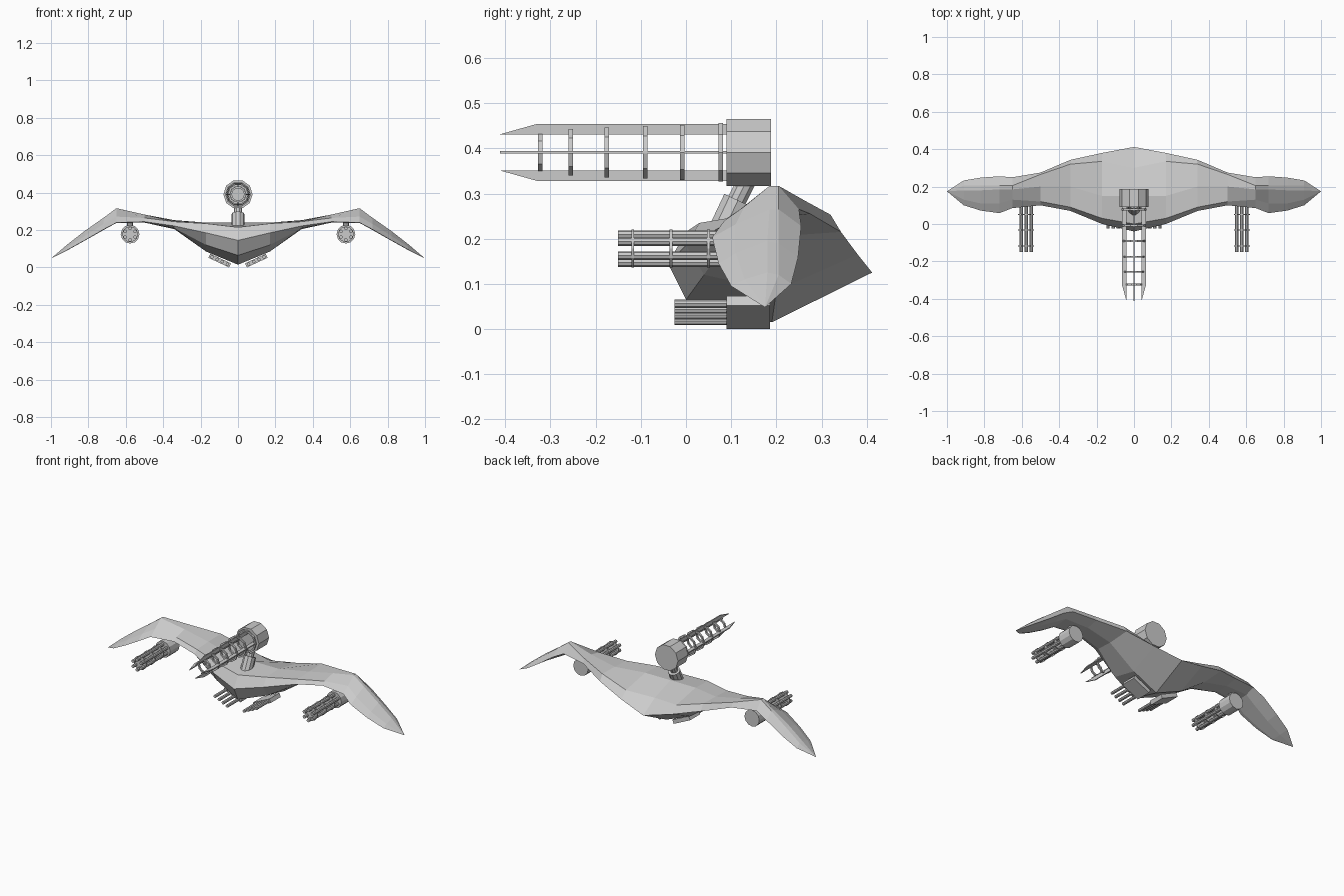
import bpy, bmesh
from math import sin, cos, pi, radians
from mathutils import Vector, Matrix

if "Cube" in bpy.data.objects:
    bpy.data.objects.remove(bpy.data.objects["Cube"])

X = Vector((1, 0, 0))


def finish(name, bm, mirror=False):
    bmesh.ops.recalc_face_normals(bm, faces=bm.faces)
    me = bpy.data.meshes.new(name)
    bm.to_mesh(me)
    bm.free()
    ob = bpy.data.objects.new(name, me)
    bpy.context.collection.objects.link(ob)
    if mirror:
        ob.modifiers.new("mirror", 'MIRROR').use_axis[0] = True
    return ob


def loop(bm, c, d, r, n):
    v = d.cross(X)
    return [bm.verts.new(c + X * r * cos(2 * pi * i / n) + v * r * sin(2 * pi * i / n)) for i in range(n)]


def bridge(bm, a, b):
    n = len(a)
    for i in range(n):
        bm.faces.new((a[i], a[(i + 1) % n], b[(i + 1) % n], b[i]))


def cyl(bm, p0, p1, r, n=10, inner=0):
    # solid cylinder or hollow ring whose axis lies in the YZ plane
    p0, p1 = Vector(p0), Vector(p1)
    d = (p1 - p0).normalized()
    a, b = loop(bm, p0, d, r, n), loop(bm, p1, d, r, n)
    bridge(bm, a, b)
    if inner:
        e, f = loop(bm, p0, d, inner, n), loop(bm, p1, d, inner, n)
        bridge(bm, e, f)
        bridge(bm, a, e)
        bridge(bm, b, f)
    else:
        bm.faces.new(a)
        bm.faces.new(b)


# hull and wing: (y, z) sections from leading edge over the top to the keel
sections = [
    (0.00, [(-.04, .145), (0, .215), (.15, .24), (.30, .19), (.412, .125), (.19, .015), (0, .065)]),
    (0.17, [(0, .185), (.03, .235), (.15, .24), (.335, .205), (.38, .165), (.20, .085), (.04, .12)]),
    (0.34, [(.07, .222), (.09, .245), (.20, .25), (.32, .253), (.343, .215), (.20, .205), (.10, .21)]),
    (0.50, [(.10, .245), (.12, .265), (.20, .283), (.265, .283), (.275, .255), (.20, .24), (.12, .24)]),
    (0.65, [(.085, .24), (.13, .272), (.185, .317), (.205, .317), (.25, .265), (.19, .245), (.10, .238)]),
    (0.72, [(.058, .203), (.11, .232), (.185, .265), (.205, .265), (.255, .228), (.18, .205), (.08, .20)]),
    (0.82, [(.072, .145), (.11, .168), (.18, .195), (.205, .19), (.248, .158), (.17, .148), (.09, .143)]),
    (0.91, [(.10, .095), (.13, .11), (.18, .125), (.205, .12), (.233, .10), (.17, .095), (.11, .093)]),
]
bm = bmesh.new()
rows = [[bm.verts.new((x, y, z)) for y, z in pts] for x, pts in sections]
for a, b in zip(rows, rows[1:]):
    bridge(bm, a, b)
tip = bm.verts.new((1.0, .175, .048))
for i in range(7):
    bm.faces.new((rows[-1][i], rows[-1][(i + 1) % 7], tip))
finish("winged_hull", bm, True)

# turret neck
bm = bmesh.new()
cyl(bm, (0, .075, .20), (0, .115, .285), .035)
cyl(bm, (0, .095, .25), (0, .14, .34), .022)
finish("turret_neck", bm)

# turret drum
ZC = .391
bm = bmesh.new()
cyl(bm, (0, .09, ZC), (0, .188, ZC), .078)
finish("turret_drum", bm)

# four pointed rails around the turret axis
bm = bmesh.new()
for k in range(4):
    rot = Matrix.Rotation(k * pi / 2, 3, 'Y')
    prof = [(.10, .04), (.10, .063), (-.33, .063), (-.412, .04)]
    sides = [[bm.verts.new(rot @ Vector((t, y, r)) + Vector((0, 0, ZC))) for y, r in prof]
             for t in (-.003, .003)]
    bridge(bm, *sides)
    for s in sides:
        bm.faces.new(s)
finish("turret_rails", bm)

# rail rings
bm = bmesh.new()
for y, r in [(.077, .068), (-.008, .064), (-.09, .061), (-.175, .058), (-.255, .054), (-.323, .043)]:
    cyl(bm, (0, y - .005, ZC), (0, y + .005, ZC), r, 10, r - .01)
finish("rail_rings", bm)

# rotary guns under the wings
GX, GZ = .577, .178
bm = bmesh.new()
cyl(bm, (GX, .10, GZ), (GX, .19, GZ), .05, 12)
cyl(bm, (GX, .145, GZ + .03), (GX, .145, .262), .016, 8)
finish("wing_gun_drum", bm, True)
bm = bmesh.new()
for k in range(6):
    a = pi / 6 + k * pi / 3
    x, z = GX + .031 * cos(a), GZ + .031 * sin(a)
    cyl(bm, (x, -.15, z), (x, .11, z), .0095, 8)
for y in (-.118, -.033, .05):
    cyl(bm, (GX, y - .003, GZ), (GX, y + .003, GZ), .042, 12)
finish("wing_gun_barrels", bm, True)

# chin guns: tilted boxes with four barrels each
tilt = Matrix.Translation((.098, 0, .037)) @ Matrix.Rotation(radians(-25), 4, 'Y')
bm = bmesh.new()
bmesh.ops.create_cube(bm, size=1, matrix=tilt @ Matrix.Translation((0, .138, 0)) @ Matrix.Diagonal((.122, .096, .024, 1)))
finish("chin_gun_box", bm, True)
bm = bmesh.new()
for k in range(4):
    p = tilt @ Vector((-.045 + .03 * k, 0, 0))
    cyl(bm, (p.x, -.025, p.z), (p.x, .10, p.z), .009, 8)
finish("chin_gun_barrels", bm, True)
